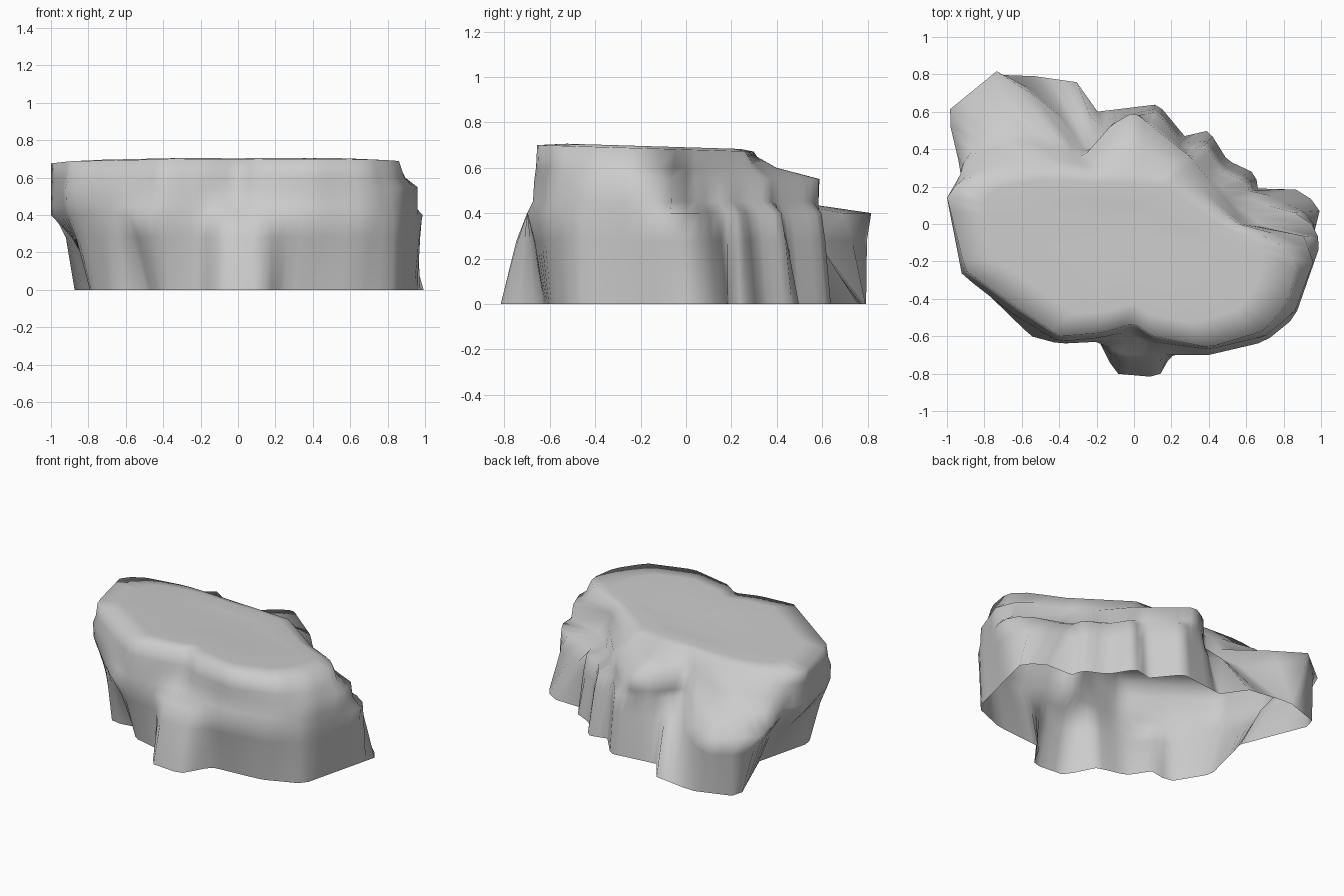
import bpy, bmesh, math
from mathutils import Vector

old = bpy.data.objects.get("Cube")
if old:
    bpy.data.objects.remove(old, do_unlink=True)

SIDES = 90

# Main horizontal outlines of the rock, counter-clockwise from the +x side
foot = [(1, .1), (.84, .2), (.67, .14), (.65, .27), (.5, .34), (.4, .5), (.27, .47),
        (.13, .64), (-.2, .6), (-.25, .75), (-.6, .8), (-.9, .7), (-.7, .2), (-.8, -.2),
        (-.65, -.45), (-.5, -.4), (-.4, -.55), (-.2, -.6), (-.1, -.8), (.13, -.82),
        (.24, -.63), (.6, -.6), (.85, -.5)]
ledge = [(1, -.1), (.95, 0), (.8, .1), (.64, .1), (.6, .23), (.47, .28), (.38, .42), (.28, .4),
         (.12, .6), (-.1, .55), (-.25, .38), (-.45, .63), (-.73, .82), (-1, .6), (-.92, .26),
         (-1, .14), (-.9, -.26), (-.55, -.6), (-.4, -.64), (-.2, -.63), (-.05, -.7),
         (.1, -.7), (.4, -.7), (.7, -.63), (.86, -.5)]
shoulder = [(.96, -.2), (.9, -.05), (.6, 0), (.3, .36), (0, .6), (-.12, .53), (-.27, .36),
            (-.6, .45), (-.9, .36), (-.93, .26), (-1, .14), (-.92, -.27), (-.65, -.48),
            (-.4, -.63), (-.2, -.61), (0, -.57), (.1, -.63), (.4, -.67), (.7, -.6), (.86, -.47)]
rim = [(.87, -.2), (.77, -.1), (.56, 0), (.2, .26), (-.6, .3), (-.93, .24), (-1, .14),
       (-.9, -.25), (-.4, -.6), (-.16, -.58), (0, -.53), (.1, -.6), (.4, -.66), (.7, -.57),
       (.83, -.4)]


def reach(outline, direction):
    """Distance from the middle to the outline in one direction."""
    best = 0
    for i, p in enumerate(outline):
        a, b = Vector(p), Vector(outline[i - 1])
        edge = b - a
        den = direction.cross(edge)
        if abs(den) > 1e-9:
            t, u = a.cross(edge) / den, a.cross(direction) / den
            if t > 0 and -1e-6 <= u <= 1 + 1e-6:
                best = max(best, t)
    return best


def ring(bm, lower, upper, blend, z, scale=1, tilt=0):
    """Loop of vertices on a blend of two outlines, leaning down towards the back."""
    verts = []
    for i in range(SIDES):
        angle = math.tau * i / SIDES
        direction = Vector((math.cos(angle), math.sin(angle)))
        near, far = reach(lower, direction), reach(upper, direction)
        p = direction * (near + (far - near) * blend) * scale
        verts.append(bm.verts.new((p.x, p.y, z - tilt * p.y)))
    return verts


# Rock body: stacked outlines, open underneath, with a gently tilted top
bm = bmesh.new()
rings = [
    ring(bm, foot, ledge, 0, 0),
    ring(bm, foot, ledge, .6, .28),
    ring(bm, foot, ledge, 1, .4),
    ring(bm, ledge, shoulder, .8, .45),
    ring(bm, ledge, shoulder, 1, .55),
    ring(bm, shoulder, rim, .6, .6),
    ring(bm, shoulder, rim, 1, .68, tilt=.03),
    ring(bm, shoulder, rim, 1, .69, scale=.8, tilt=.03),
    ring(bm, shoulder, rim, 1, .68, scale=.4, tilt=.03),
]
for low, high in zip(rings, rings[1:]):
    for i in range(SIDES):
        j = (i + 1) % SIDES
        bm.faces.new((low[i], low[j], high[j], high[i]))
top = bm.verts.new((0, 0, .68))
for i in range(SIDES):
    bm.faces.new((rings[-1][i], rings[-1][(i + 1) % SIDES], top))

mesh = bpy.data.meshes.new("rock")
bm.to_mesh(mesh)
bm.free()
rock = bpy.data.objects.new("rock", mesh)
bpy.context.collection.objects.link(rock)

# Plain grey stone
stone = bpy.data.materials.new("grey_stone")
stone.use_nodes = True
colour = (.6, .6, .6, 1)
stone.diffuse_color = colour
stone.node_tree.nodes["Principled BSDF"].inputs["Base Color"].default_value = colour
mesh.materials.append(stone)

bpy.context.view_layer.objects.active = rock
rock.select_set(True)
bpy.ops.object.shade_smooth_by_angle(angle=math.radians(110))
